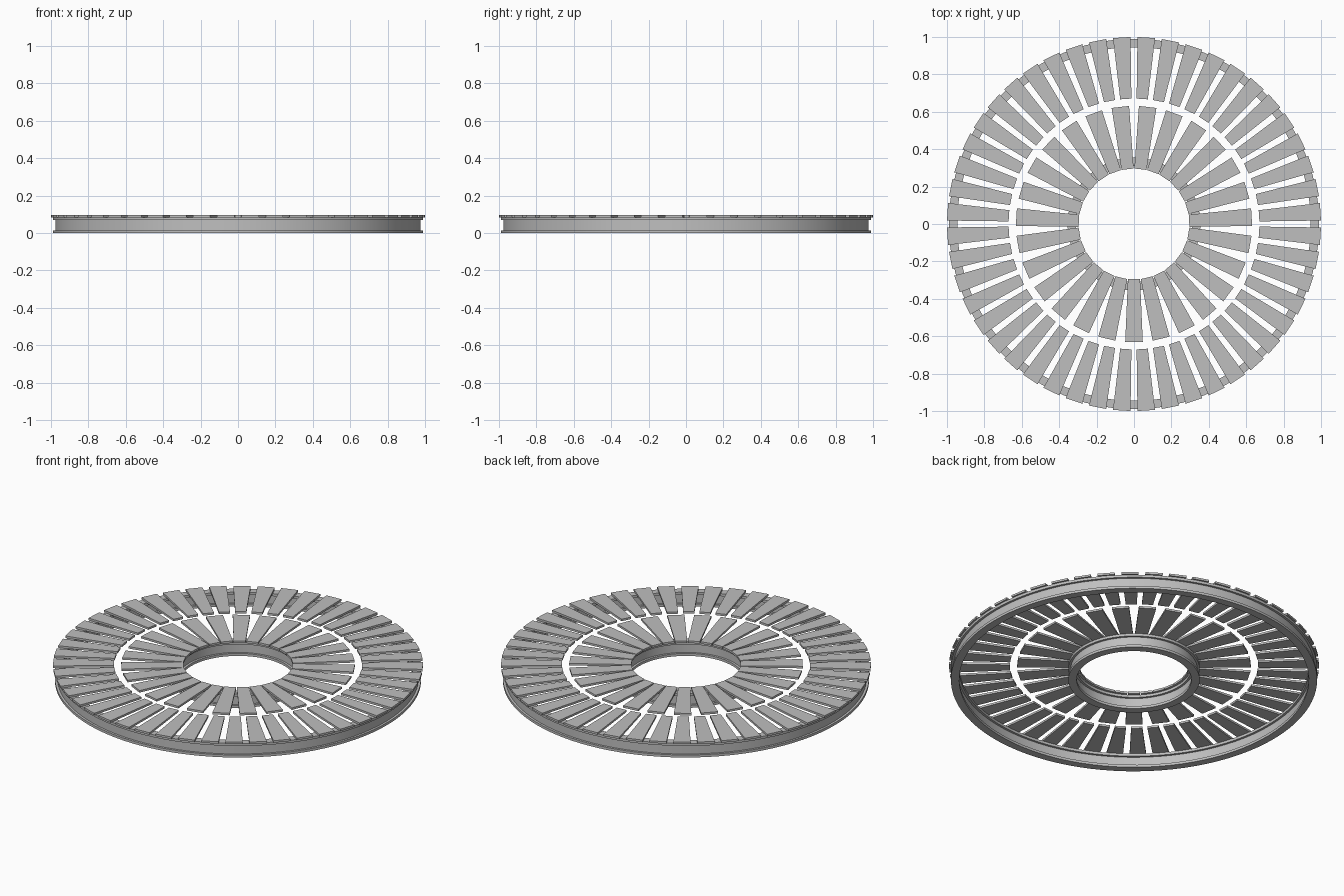
import bpy, bmesh, math
from mathutils import Matrix, Vector

cube = bpy.data.objects.get("Cube")
if cube:
    bpy.data.objects.remove(cube, do_unlink=True)

gray = bpy.data.materials.new("light_gray")
gray.use_nodes = True
COLOR = (0.52, 0.52, 0.52, 1)
gray.diffuse_color = COLOR
gray.node_tree.nodes["Principled BSDF"].inputs["Base Color"].default_value = COLOR

TOP = 0.096       # top of the slabs
BEAM_TOP = 0.084  # top of the beams, where the slabs rest


def finish(name, bm):
    bmesh.ops.recalc_face_normals(bm, faces=bm.faces)
    mesh = bpy.data.meshes.new(name)
    bm.to_mesh(mesh)
    bm.free()
    mesh.materials.append(gray)
    obj = bpy.data.objects.new(name, mesh)
    bpy.context.collection.objects.link(obj)
    return obj


def ring_beam(name, r_in, r_out, web_in, web_out, flange=0.015, steps=96):
    """I-section beam swept round the z axis."""
    low, high = flange, BEAM_TOP - flange
    profile = [(r_in, 0), (r_out, 0), (r_out, low), (web_out, low),
               (web_out, high), (r_out, high), (r_out, BEAM_TOP),
               (r_in, BEAM_TOP), (r_in, high), (web_in, high),
               (web_in, low), (r_in, low)]
    bm = bmesh.new()
    loops = []
    for i in range(steps):
        turn = Matrix.Rotation(math.tau * i / steps, 3, 'Z')
        loops.append([bm.verts.new(turn @ Vector((r, 0, z))) for r, z in profile])
    n = len(profile)
    for i in range(steps):
        a, b = loops[i], loops[(i + 1) % steps]
        for j in range(n):
            k = (j + 1) % n
            bm.faces.new((a[j], b[j], b[k], a[k]))
    obj = finish(name, bm)
    bpy.ops.object.select_all(action='DESELECT')
    obj.select_set(True)
    bpy.context.view_layer.objects.active = obj
    bpy.ops.object.shade_smooth_by_angle(angle=math.radians(30))


def slab_ring(name, count, start, r_in, r_out, w_in, w_out):
    """Tapered flat slabs spaced evenly round the z axis."""
    bm = bmesh.new()
    outline = [(r_in, -w_in / 2), (r_out, -w_out / 2),
               (r_out, w_out / 2), (r_in, w_in / 2)]
    for i in range(count):
        turn = Matrix.Rotation(start + math.tau * i / count, 3, 'Z')
        face = bm.faces.new([bm.verts.new(turn @ Vector((x, y, BEAM_TOP)))
                             for x, y in outline])
        out = bmesh.ops.extrude_face_region(bm, geom=[face], use_keep_orig=True)
        verts = [v for v in out["geom"] if isinstance(v, bmesh.types.BMVert)]
        bmesh.ops.translate(bm, verts=verts, vec=(0, 0, TOP - BEAM_TOP))
    finish(name, bm)


# Supporting beams
ring_beam("outer_ring_beam", 0.945, 0.99, 0.958, 0.977)
ring_beam("inner_ring_beam", 0.31, 0.355, 0.323, 0.342)

# Two rings of slabs
slab_ring("outer_slabs", 48, math.pi / 48, 0.67, 0.999, 0.06, 0.094)
slab_ring("inner_slabs", 27, -math.pi / 2, 0.295, 0.63, 0.065, 0.094)
